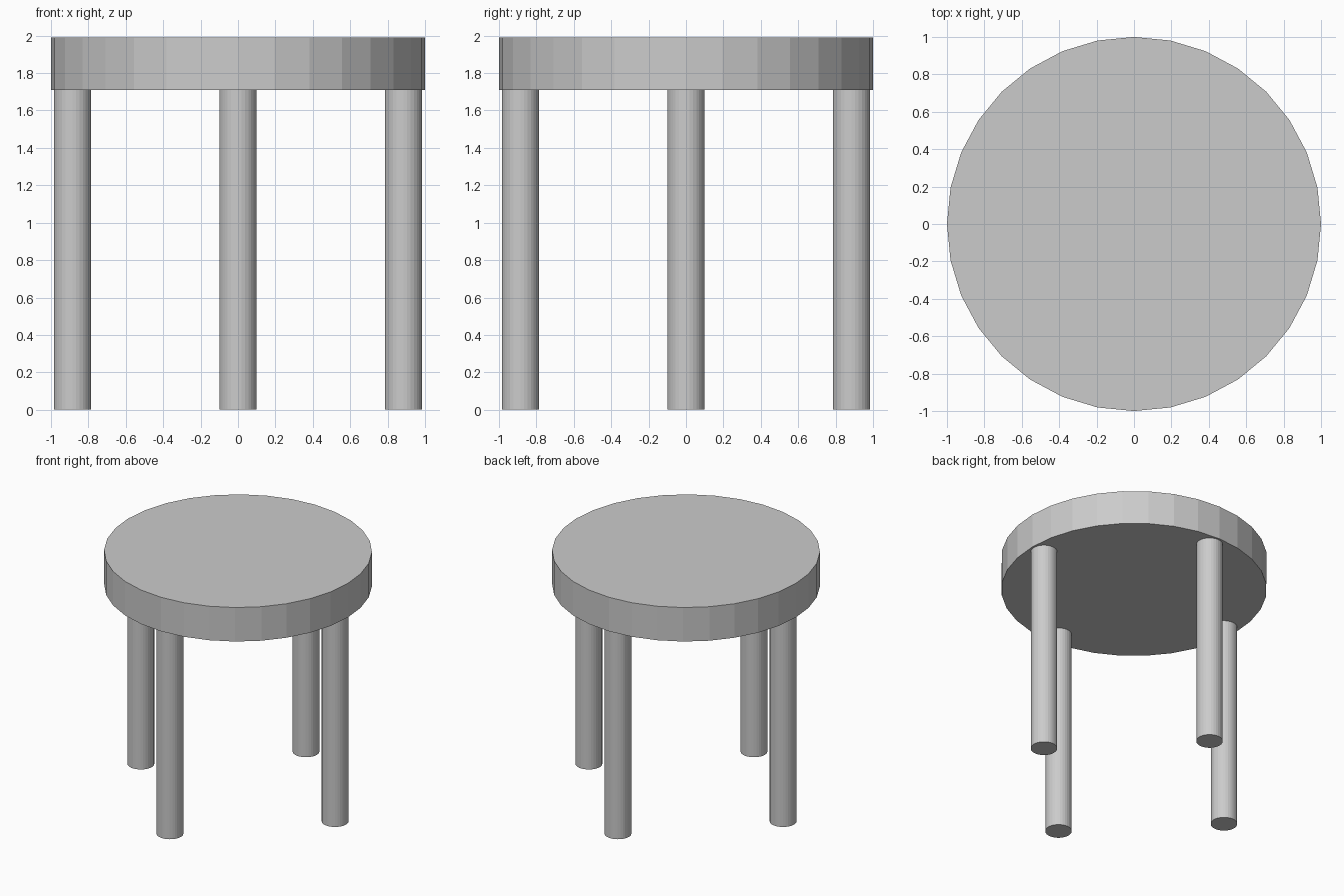
import bpy

if "Cube" in bpy.data.objects:
    bpy.data.objects.remove(bpy.data.objects["Cube"])

SEAT_BOTTOM, SEAT_TOP = 1.71, 1.99
LEG_OFFSET = 0.885


def cylinder(name, radius, x, y, z0, z1):
    bpy.ops.mesh.primitive_cylinder_add(
        vertices=32, radius=radius, depth=z1 - z0,
        location=(x, y, (z0 + z1) / 2))
    bpy.context.object.name = name


# Round seat
cylinder("seat", 1.0, 0, 0, SEAT_BOTTOM, SEAT_TOP)

# Four straight legs, one at each compass point under the rim
legs = {"front_leg": (0, -1), "back_leg": (0, 1),
        "left_leg": (-1, 0), "right_leg": (1, 0)}
for name, (dx, dy) in legs.items():
    cylinder(name, 0.1, dx * LEG_OFFSET, dy * LEG_OFFSET, 0, SEAT_BOTTOM)
